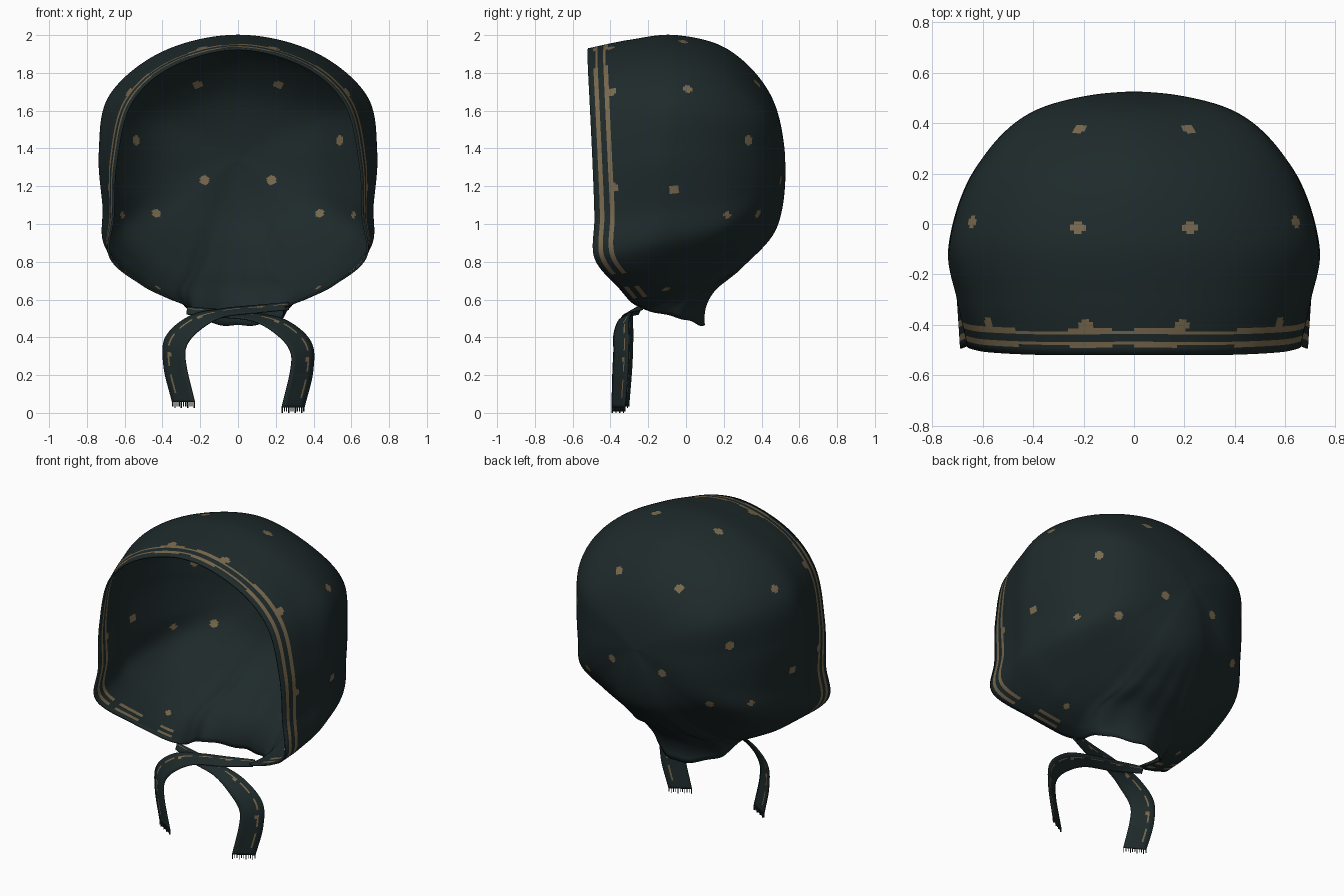
import bpy, bmesh, math
from mathutils import Vector

cube = bpy.data.objects.get("Cube")
if cube:
    bpy.data.objects.remove(cube, do_unlink=True)


def material(name, rgb):
    mat = bpy.data.materials.new(name)
    mat.use_nodes = True
    colour = (*rgb, 1)
    mat.diffuse_color = colour
    bsdf = mat.node_tree.nodes["Principled BSDF"]
    bsdf.inputs["Base Color"].default_value = colour
    bsdf.inputs["Roughness"].default_value = 0.9
    return mat


cloth = material("dark teal cloth", (0.0132, 0.023, 0.0238))
tan = material("tan print", (0.19, 0.14, 0.075))


def spline(a, b, c, d, t):
    return 0.5 * (2 * b + (c - a) * t + (2 * a - 5 * b + 4 * c - d) * t * t
                  + (3 * b - a - 3 * c + d) * t ** 3)


def finish(name, bm, thickness):
    mesh = bpy.data.meshes.new(name)
    bm.to_mesh(mesh)
    bm.free()
    obj = bpy.data.objects.new(name, mesh)
    bpy.context.collection.objects.link(obj)
    mesh.materials.append(cloth)
    mesh.materials.append(tan)
    for poly in mesh.polygons:
        poly.use_smooth = True
    solid = obj.modifiers.new("thickness", 'SOLIDIFY')
    solid.thickness = thickness
    solid.offset = -1


# Hood control lines, each running from the edge back to the crown centre
crown = Vector((0, .525, 1.34))
top = [(0, -.52, 1.93), (0, -.3, 1.975), (0, -.05, 2), (0, .23, 1.92), (0, .45, 1.68)]
upper = [(.35, -.52, 1.84), (.38, -.3, 1.89), (.4, -.05, 1.91), (.37, .23, 1.82), (.23, .455, 1.62)]
temple = [(.57, -.51, 1.64), (.63, -.3, 1.67), (.68, -.05, 1.68), (.58, .25, 1.63), (.37, .455, 1.53)]
side = [(.65, -.495, 1.32), (.7, -.3, 1.36), (.735, -.08, 1.38), (.63, .22, 1.38), (.39, .45, 1.36)]
cheek = [(.665, -.485, 1.04), (.69, -.3, 1.07), (.715, -.09, 1.1), (.62, .22, 1.14), (.38, .45, 1.23)]
jaw = [(.68, -.485, .82), (.69, -.3, .85), (.7, -.1, .9), (.6, .22, .97), (.35, .445, 1.13)]
chin = [(.49, -.36, .665), (.51, -.22, .68), (.52, -.04, .74), (.45, .19, .84), (.28, .44, 1.06)]
corner = [(.26, -.25, .56), (.31, -.15, .585), (.34, 0, .65), (.29, .19, .76), (.2, .45, 1.02)]
neck = [(.23, -.03, .5), (.24, 0, .555), (.24, .09, .65), (.18, .26, .76), (.11, .475, 1)]
nape = [(0, .1, .46), (0, .105, .55), (0, .16, .65), (0, .31, .78), (0, .485, .99)]
half = [top, upper, temple, side, cheek, jaw, chin, corner, neck, nape]
half = [[Vector(p) for p in ray] for ray in half]
mirrored = [[Vector((-p.x, p.y, p.z)) for p in ray] for ray in half[-2:0:-1]]
rays = half + mirrored
count = len(rays)
NAPE = count // 2

STEPS, ROWS = 26, 110
STRIPES = [0, .03, .042, .054, .085, .097, .11]


def ray_at(u):
    i, t = int(u) % count, u % 1
    return [spline(*(rays[(i + k) % count][j] for k in (-1, 0, 1, 2)), t) for j in range(5)]


def resample(points, distances_for):
    """Walk a polyline and return the points at the wanted distances."""
    lengths = [0]
    for a, b in zip(points, points[1:]):
        lengths.append(lengths[-1] + (b - a).length)
    out, k = [], 0
    for d in distances_for(lengths[-1]):
        while k < len(points) - 2 and lengths[k + 1] < d:
            k += 1
        t = (d - lengths[k]) / max(lengths[k + 1] - lengths[k], 1e-9)
        out.append(points[k].lerp(points[k + 1], t))
    return out


def hood_distances(total):
    rest = (total - STRIPES[-1]) / ROWS
    return STRIPES + [STRIPES[-1] + rest * k for k in range(1, ROWS)]


def striped(n, j):
    """Two trim lines: full on the sides, thinner over the top, broken under the chin."""
    from_nape = abs((n + .5) / STEPS - NAPE)
    if j not in (1, 2, 4, 5) or from_nape < 2.2:
        return False
    if from_nape < 3.7:
        return n % 26 < 14
    if from_nape > NAPE - 1.6:
        return j in (2, 4) or n % 30 < 12
    return True


# Hood shell
bm = bmesh.new()
grid = []
for n in range(count * STEPS):
    u = n / STEPS
    line = ray_at(u)
    far = ray_at(u + count / 2)[4]
    ctrl = [2 * line[0] - line[1]] + line + [crown, far]
    path = [spline(*ctrl[k:k + 4], s / 10) for k in range(5) for s in range(10)] + [crown]
    column = []
    for p in resample(path, hood_distances):
        # soft gathers fanning out from the neck
        fade = max(0, 1 - (p.z - .5) / .45) * max(0, 1 - abs(u - NAPE) / 3)
        out = (p - Vector((0, 0, 1.25))).normalized()
        column.append(bm.verts.new(p + out * .005 * fade * math.cos(u * math.tau * 1.5)))
    grid.append(column)
pole = bm.verts.new(crown)
for n, column in enumerate(grid):
    after = grid[(n + 1) % len(grid)]
    for j in range(len(column) - 1):
        face = bm.faces.new((column[j], after[j], after[j + 1], column[j + 1]))
        face.material_index = int(striped(n, j))
    bm.faces.new((column[-1], after[-1], pole))

# Printed dots, mirrored and snapped to the cloth; those in the gathers are smaller
dots = [(.22, .4, 1.77), (.222, -.01, 1.97), (.63, 0, 1.71), (.2, -.405, 1.95),
        (.59, -.405, 1.7), (.53, .32, 1.44), (.18, .5, 1.23), (.43, .37, 1.06),
        (.72, -.065, 1.18), (.68, -.385, 1.2)]
small_dots = [(.6, .2, 1.05), (.45, -.1, .62)]
bm.verts.ensure_lookup_table()
centres = []
for x, y, z in dots + small_dots:
    radius = .02 if (x, y, z) in small_dots else .026
    for sign in (-1, 1):
        aim = Vector((x * sign, y, z))
        near = min((v.co for v in bm.verts), key=lambda c: (c - aim).length_squared)
        centres.append((near, radius ** 2))
for face in bm.faces:
    mid = face.calc_center_median()
    if any((mid - c).length_squared < limit for c, limit in centres):
        face.material_index = 1
finish("bonnet_hood", bm, .01)


# Tie ribbons: centre line points paired with half-width vectors
tie = [((-.27, -.24, .54), (0, .01, .02)), ((-.1, -.29, .525), (0, .03, .02)),
       ((.08, -.32, .505), (0, .037, .022)), ((.23, -.34, .45), (.025, .04, .038)),
       ((.33, -.34, .35), (.055, .04, .025)), ((.335, -.345, .22), (.06, .04, 0)),
       ((.29, -.355, .03), (.06, .035, 0))]
ACROSS = [-1, -.6, -.2, .2, .4, .54, 1]


def ribbon(name, sign, lift):
    flip = Vector((sign, 1, 1))
    pts = [Vector(p) * flip for p, w in tie]
    wid = [Vector(w) * flip for p, w in tie]
    for p in pts:
        p.z += lift
        p.y += lift * .6
    ends = [[2 * s[0] - s[1]] + s + [2 * s[-1] - s[-2]] for s in (pts, wid)]
    bm = bmesh.new()
    rows = []
    for k in range(len(pts) - 1):
        for s in range(12 if k < len(pts) - 2 else 13):
            c, w = (spline(*e[k:k + 4], s / 12) for e in ends)
            rows.append([bm.verts.new(c + w * a) for a in ACROSS])
    for r, (a, b) in enumerate(zip(rows, rows[1:])):
        for j in range(len(ACROSS) - 1):
            face = bm.faces.new((a[j], a[j + 1], b[j + 1], b[j]))
            dash = j == 4 and r % 9 < 6
            spot = j in (3, 4) and r % 22 in (10, 11)
            face.material_index = int(dash or spot)
    # frayed threads along the cut end
    c, w = pts[-1], wid[-1]
    for k in range(11):
        base = c + w * (k / 5 - 1) * .95
        thread = w * .03
        drop = Vector((0, 0, -.03 if k % 3 == 0 else -.022))
        bm.faces.new([bm.verts.new(q) for q in
                      (base - thread, base + thread, base + thread + drop, base - thread + drop)])
    finish(name, bm, .006)


ribbon("left_tie", 1, 0)
ribbon("right_tie", -1, .027)
